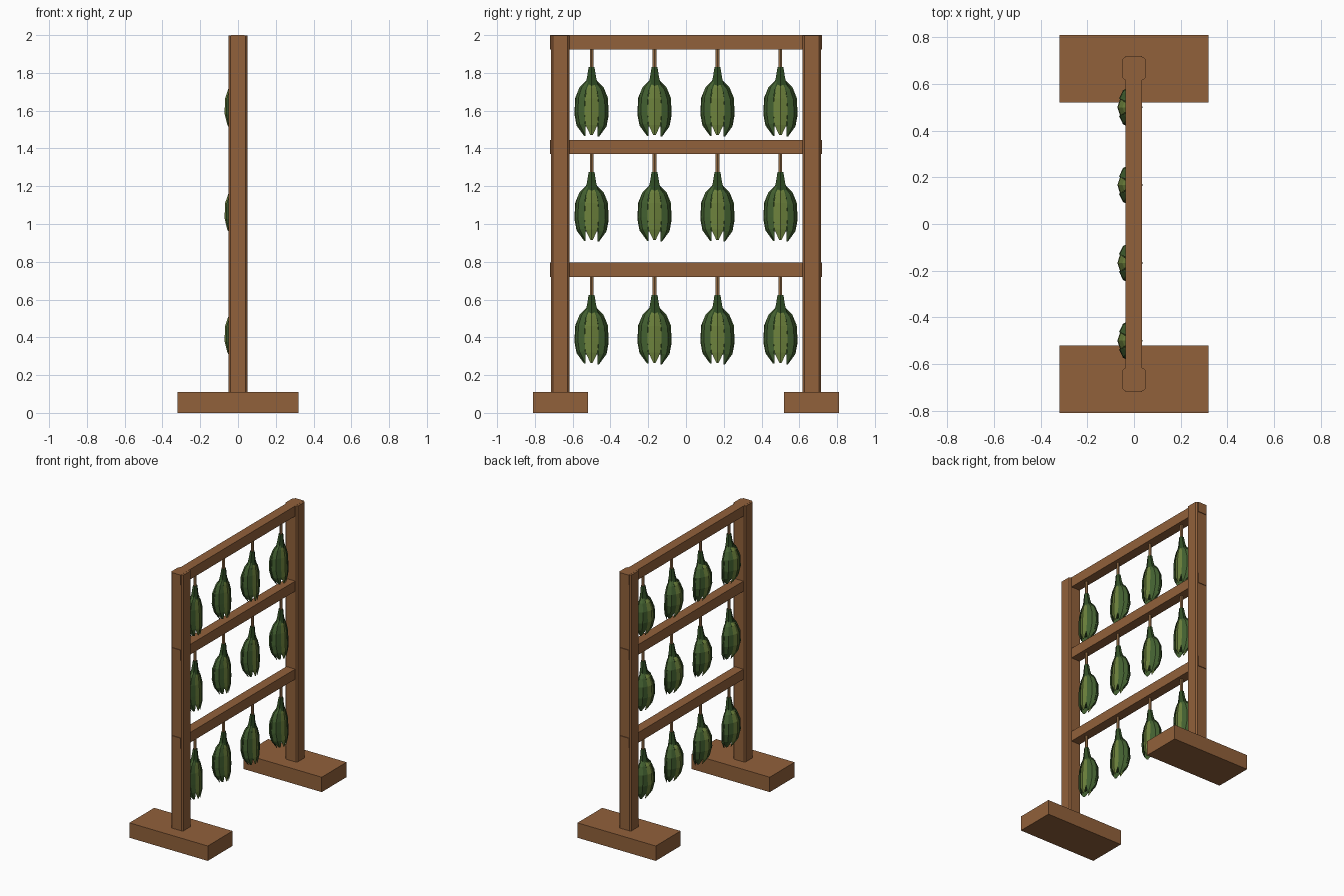
import bpy, bmesh, math
from mathutils import Vector

if "Cube" in bpy.data.objects:
    bpy.data.objects.remove(bpy.data.objects["Cube"])


def material(name, rgb):
    m = bpy.data.materials.new(name)
    m.diffuse_color = (*rgb, 1)
    m.use_nodes = True
    m.node_tree.nodes["Principled BSDF"].inputs["Base Color"].default_value = m.diffuse_color
    return m


WOOD = material("brown wood", (0.285, 0.119, 0.043))
TWINE = material("tan twine", (0.32, 0.165, 0.065))
DARK = material("dark green", (0.030, 0.075, 0.018))
GREEN = material("leaf green", (0.056, 0.118, 0.030))
OLIVE = material("olive green", (0.150, 0.220, 0.045))


def finish(bm, name, mats):
    bmesh.ops.recalc_face_normals(bm, faces=bm.faces)
    me = bpy.data.meshes.new(name)
    bm.to_mesh(me)
    bm.free()
    for m in mats:
        me.materials.append(m)
    ob = bpy.data.objects.new(name, me)
    bpy.context.collection.objects.link(ob)
    return ob


def box(name, lo, hi, chamfer=0):
    bm = bmesh.new()
    bmesh.ops.create_cube(bm, size=1)
    for v in bm.verts:
        v.co = Vector([(a + b) / 2 + c * (b - a) for a, b, c in zip(lo, hi, v.co)])
    if chamfer:  # chamfer upright edges only
        up = [e for e in bm.edges if abs(e.verts[0].co.z - e.verts[1].co.z) > 0.01]
        bmesh.ops.bevel(bm, geom=up, offset=chamfer, segments=1, affect='EDGES')
    return finish(bm, name, [WOOD])


def loft(bm, rings, mat):
    """Skin a list of closed rings and cap both ends."""
    vs = [[bm.verts.new(p) for p in r] for r in rings]
    n = len(vs[0])
    faces = [bm.faces.new((a[i], a[(i + 1) % n], b[(i + 1) % n], b[i]))
             for a, b in zip(vs, vs[1:]) for i in range(n)]
    faces += [bm.faces.new(vs[0][::-1]), bm.faces.new(vs[-1])]
    for f in faces:
        f.material_index = mat


def tube(bm, rows, mat, n=6):
    """Rows of (x, z, radius x, radius y)."""
    loft(bm, [[(x + rx * math.cos(i * math.tau / n), ry * math.sin(i * math.tau / n), z)
               for i in range(n)] for x, z, rx, ry in rows], mat)


# Leaf rows: height, distance from the axis, half width, sideways drift in x
LEAF = [(-0.165, 0.30, 0.006, 0.0), (-0.205, 0.72, 0.024, -0.012),
        (-0.26, 0.95, 0.035, -0.018), (-0.34, 1.0, 0.037, -0.018),
        (-0.40, 0.88, 0.032, -0.010), (-0.455, 0.55, 0.006, 0.004)]


def leaf(bm, angle, mat, drop):
    c, s = math.cos(angle), math.sin(angle)
    rx, ry = 0.041, 0.074
    out = Vector((c / rx, s / ry, 0)).normalized()
    side = Vector((-s * rx, c * ry, 0)).normalized()
    rings = []
    for z, d, w, x in LEAF:
        mid = Vector((x + c * rx * d, s * ry * d, z + drop))
        t = w * 0.33
        rings.append([mid - side * w, mid + out * t, mid + side * w, mid - out * t])
    loft(bm, rings, mat)


def bundle(name, y, z):
    bm = bmesh.new()
    # hanging twine
    tube(bm, [(0, 0.01, 0.011, 0.011), (0, -0.11, 0.011, 0.011)], 0)
    # gathered stalks and inner core
    tube(bm, [(0, -0.095, 0.016, 0.018), (-0.003, -0.15, 0.021, 0.028),
              (-0.008, -0.21, 0.032, 0.046), (-0.015, -0.30, 0.034, 0.058),
              (-0.008, -0.41, 0.024, 0.04)], 1)
    # leaves, lighter on the two broad faces
    for i, drop in enumerate((0.0, -0.008, 0.004, 0.0, -0.004, 0.004)):
        leaf(bm, i * math.tau / 6, 3 if i % 3 == 0 else 2, drop)
    ob = finish(bm, name, [TWINE, DARK, GREEN, OLIVE])
    ob.location = (0, y, z)


# Feet and posts
for s, side in ((-1, "left"), (1, "right")):
    ys = sorted((s * 0.52, s * 0.81))
    box(side + "_foot", (-0.32, ys[0], 0), (0.32, ys[1], 0.11))
    ys = sorted((s * 0.617, s * 0.715))
    box(side + "_post", (-0.05, ys[0], 0.10), (0.05, ys[1], 1.999), 0.01)

# Rails with their leaf bundles
for level, bottom in (("lower", 0.72), ("middle", 1.37), ("top", 1.925)):
    box(level + "_rail", (-0.037, -0.72, bottom), (0.035, 0.72, bottom + 0.075))
    for k in range(4):
        bundle(f"{level}_leaf_bundle_{k + 1}", -0.5 + k / 3, bottom)
